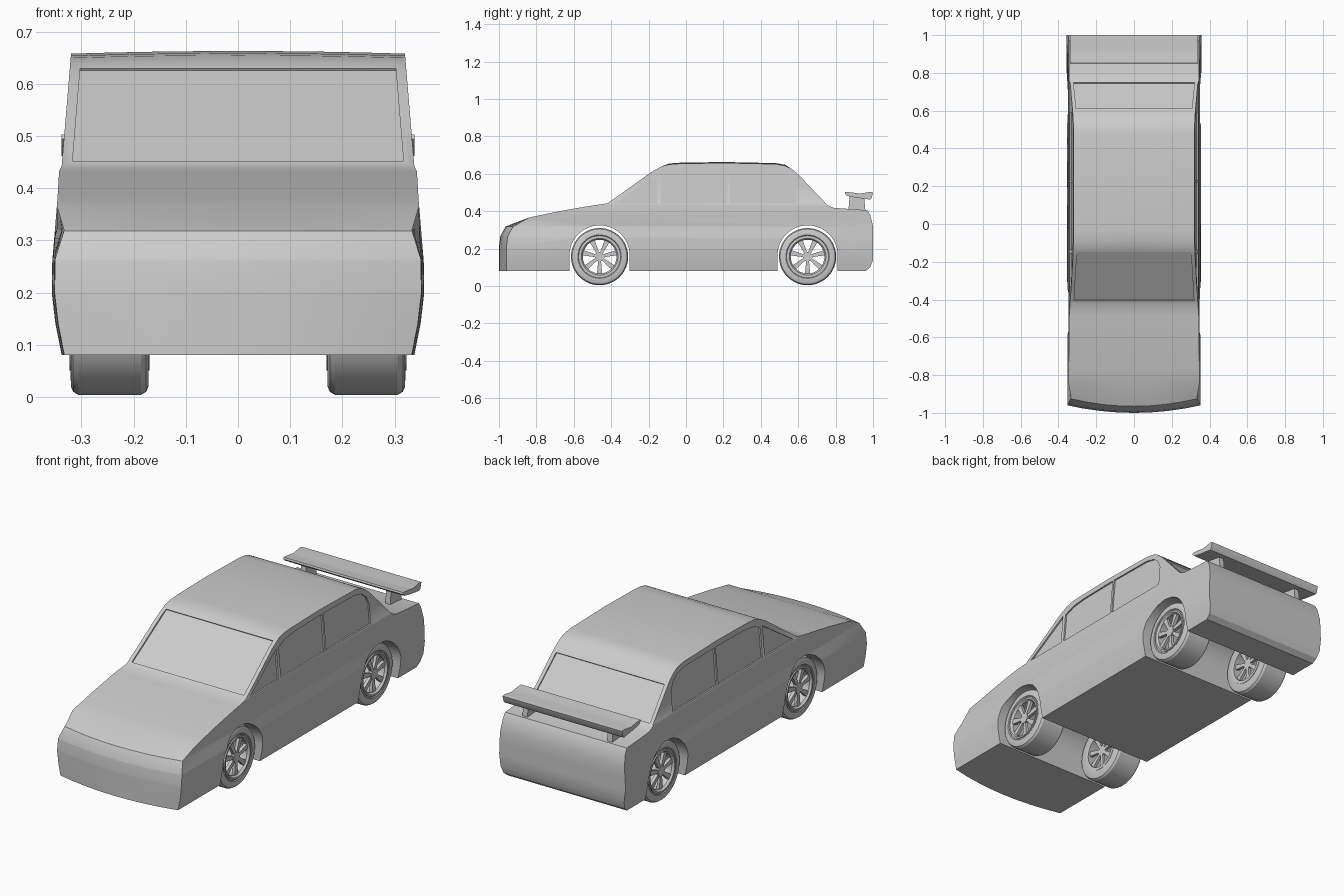
import bpy, bmesh, math
from mathutils import Vector

if "Cube" in bpy.data.objects:
    bpy.data.objects.remove(bpy.data.objects["Cube"])

# Half-width of the body at each height
WIDTH = [(0.08, 0.338), (0.14, 0.350), (0.20, 0.357), (0.26, 0.356), (0.32, 0.351),
         (0.38, 0.346), (0.432, 0.343), (0.442, 0.338), (0.67, 0.319)]


def half_width(z):
    for (z0, w0), (z1, w1) in zip(WIDTH, WIDTH[1:]):
        if z <= z1:
            return w0 + (w1 - w0) * (z - z0) / (z1 - z0)
    return WIDTH[-1][1]


def add_prism(bm, pts, lo, hi):
    """Extrude a y-z outline between two x limits (functions of z)."""
    a = [bm.verts.new((lo(z), y, z)) for y, z in pts]
    b = [bm.verts.new((hi(z), y, z)) for y, z in pts]
    bm.faces.new(a)
    bm.faces.new(b[::-1])
    for i in range(len(pts)):
        j = (i + 1) % len(pts)
        bm.faces.new((a[j], a[i], b[i], b[j]))


def add_ring(bm, profile, cy, cz, side, n=48):
    """Revolve a closed (x, radius) profile around an x-parallel axis."""
    rings = []
    for k in range(n):
        t = 2 * math.pi * k / n
        rings.append([bm.verts.new((side * x, cy + r * math.sin(t), cz + r * math.cos(t)))
                      for x, r in profile])
    m = len(profile)
    for k in range(n):
        p, q = rings[k], rings[(k + 1) % n]
        for i in range(m):
            j = (i + 1) % m
            bm.faces.new((p[i], p[j], q[j], q[i]))


def finish(name, bm, angle=30):
    bmesh.ops.recalc_face_normals(bm, faces=bm.faces[:])
    me = bpy.data.meshes.new(name)
    bm.to_mesh(me)
    bm.free()
    ob = bpy.data.objects.new(name, me)
    bpy.context.collection.objects.link(ob)
    smooth(ob, angle)
    return ob


def smooth(ob, angle=30):
    bpy.ops.object.select_all(action='DESELECT')
    bpy.context.view_layer.objects.active = ob
    ob.select_set(True)
    bpy.ops.object.shade_smooth_by_angle(angle=math.radians(angle))


def const(v):
    return lambda z: v


def cut(target, pts, lo, hi):
    bm = bmesh.new()
    add_prism(bm, pts, lo, hi)
    tool = finish("cutter", bm)
    tool.hide_render = True
    mod = target.modifiers.new("cut", 'BOOLEAN')
    mod.operation = 'DIFFERENCE'
    mod.solver = 'EXACT'
    mod.object = tool
    bpy.context.view_layer.objects.active = target
    bpy.ops.object.modifier_apply(modifier=mod.name)
    bpy.data.objects.remove(tool)


# Body: side outline extruded, sliced, then shaped by the width curve
outline = [(-1.0, 0.08), (-1.0, 0.21), (-0.993, 0.265), (-0.965, 0.318), (-0.84, 0.366),
           (-0.676, 0.40), (-0.54, 0.424), (-0.42, 0.442), (-0.30, 0.527), (-0.184, 0.610),
           (-0.13, 0.640), (-0.09, 0.650), (-0.035, 0.654), (0.2, 0.658), (0.48, 0.652),
           (0.53, 0.643), (0.565, 0.626), (0.60, 0.597), (0.687, 0.505), (0.757, 0.432),
           (0.79, 0.418), (0.97, 0.405), (0.985, 0.38), (1.0, 0.32), (1.0, 0.14),
           (0.985, 0.10), (0.96, 0.08)]
bm = bmesh.new()
add_prism(bm, outline, const(-1), const(1))
planes = [((0, 0, z), (0, 0, 1)) for z, _ in WIDTH[1:-1]]
planes += [((x / 4, 0, 0), (1, 0, 0)) for x in range(-3, 4)]
for co, no in planes:
    bmesh.ops.bisect_plane(bm, geom=bm.verts[:] + bm.edges[:] + bm.faces[:], dist=1e-5,
                           plane_co=co, plane_no=no)
for v in bm.verts:
    x, y, z = v.co
    w = half_width(z)
    if y < -0.94:
        v.co.y += 0.04 * x * x
        w *= 0.95 if z > 0.3 else 0.985
    if z > 0.64:
        v.co.z += 0.005 * (1 - x * x)
    v.co.x = x * w
body = finish("body", bm)

# Wheel arches, open right through the body
AXLES = (-0.462, 0.650)
for cy in AXLES:
    arch = [(cy + 0.161 * math.cos(math.pi * i / 32), 0.163 + 0.161 * math.sin(math.pi * i / 32))
            for i in range(33)]
    arch += [(cy - 0.161, 0.0), (cy + 0.161, 0.0)]
    cut(body, arch, const(-0.5), const(0.5))

# Recessed side windows
windows = [
    [(-0.385, 0.442), (-0.155, 0.442), (-0.155, 0.595)],
    [(-0.135, 0.442), (0.22, 0.442), (0.22, 0.630), (0.0, 0.627), (-0.08, 0.618), (-0.135, 0.595)],
    [(0.232, 0.442), (0.59, 0.442), (0.59, 0.545), (0.57, 0.585), (0.535, 0.613), (0.48, 0.626),
     (0.232, 0.630)],
]
for pts in windows:
    cut(body, pts, lambda z: half_width(z) - 0.008, const(0.45))
    cut(body, pts, const(-0.45), lambda z: 0.008 - half_width(z))

# Recessed windscreen and rear window
for p, q in (((-0.405, 0.452), (-0.150, 0.631)), ((0.612, 0.584), (0.748, 0.441))):
    p, q = Vector(p), Vector(q)
    d = (q - p).normalized()
    n = Vector((-d.y, d.x))
    slab = [p - n * 0.007, q - n * 0.007, q + n * 0.04, p + n * 0.04]
    cut(body, [tuple(c) for c in slab], lambda z: 0.02 - half_width(z),
        lambda z: half_width(z) - 0.02)
smooth(body)

# Wheels: hollow tyre, rim lip, hub and spokes on both faces
CZ, SPOKES = 0.157, 7
tyre = [(0.172, 0.097), (0.172, 0.138), (0.176, 0.147), (0.186, 0.153), (0.306, 0.153),
        (0.316, 0.147), (0.320, 0.138), (0.321, 0.116), (0.317, 0.112), (0.317, 0.097)]
lip = [(0.170, 0.090), (0.170, 0.106), (0.323, 0.106), (0.323, 0.098), (0.312, 0.090)]
for axle, cy in zip(("front", "rear"), AXLES):
    for side_name, s in (("left", 1), ("right", -1)):
        bm = bmesh.new()
        add_ring(bm, tyre, cy, CZ, s)
        finish(f"{axle}_{side_name}_tyre", bm)
        bm = bmesh.new()
        add_ring(bm, lip, cy, CZ, s)
        for x0, x1 in ((0.180, 0.194), (0.298, 0.314)):
            hub = [(cy + 0.026 * math.cos(i * math.pi / 12), CZ + 0.026 * math.sin(i * math.pi / 12))
                   for i in range(24)]
            add_prism(bm, hub, const(s * x0), const(s * (x1 + 0.003)))
            for k in range(SPOKES):
                t = 2 * math.pi * k / SPOKES
                u, v = Vector((math.sin(t), -math.cos(t))), Vector((math.cos(t), math.sin(t)))
                c = Vector((cy, CZ))
                spoke = [c + u * r + v * h for r, h in
                         ((0.015, -0.007), (0.095, -0.014), (0.095, 0.014), (0.015, 0.007))]
                add_prism(bm, [tuple(a) for a in spoke], const(s * x0), const(s * x1))
        finish(f"{axle}_{side_name}_rim", bm)

# Rear wing on two struts
wing = [(0.852, 0.503), (0.849, 0.494), (0.862, 0.482), (0.90, 0.474), (0.985, 0.462),
        (0.992, 0.470), (1.0, 0.500), (0.985, 0.503), (0.93, 0.494), (0.89, 0.500)]
bm = bmesh.new()
add_prism(bm, wing, const(-0.338), const(0.338))
finish("rear_wing", bm)
for name, x in (("left_strut", 0.24), ("right_strut", -0.24)):
    bm = bmesh.new()
    add_prism(bm, [(0.868, 0.40), (0.96, 0.395), (0.952, 0.475), (0.875, 0.485)],
              const(x - 0.014), const(x + 0.014))
    finish("wing_" + name, bm)
